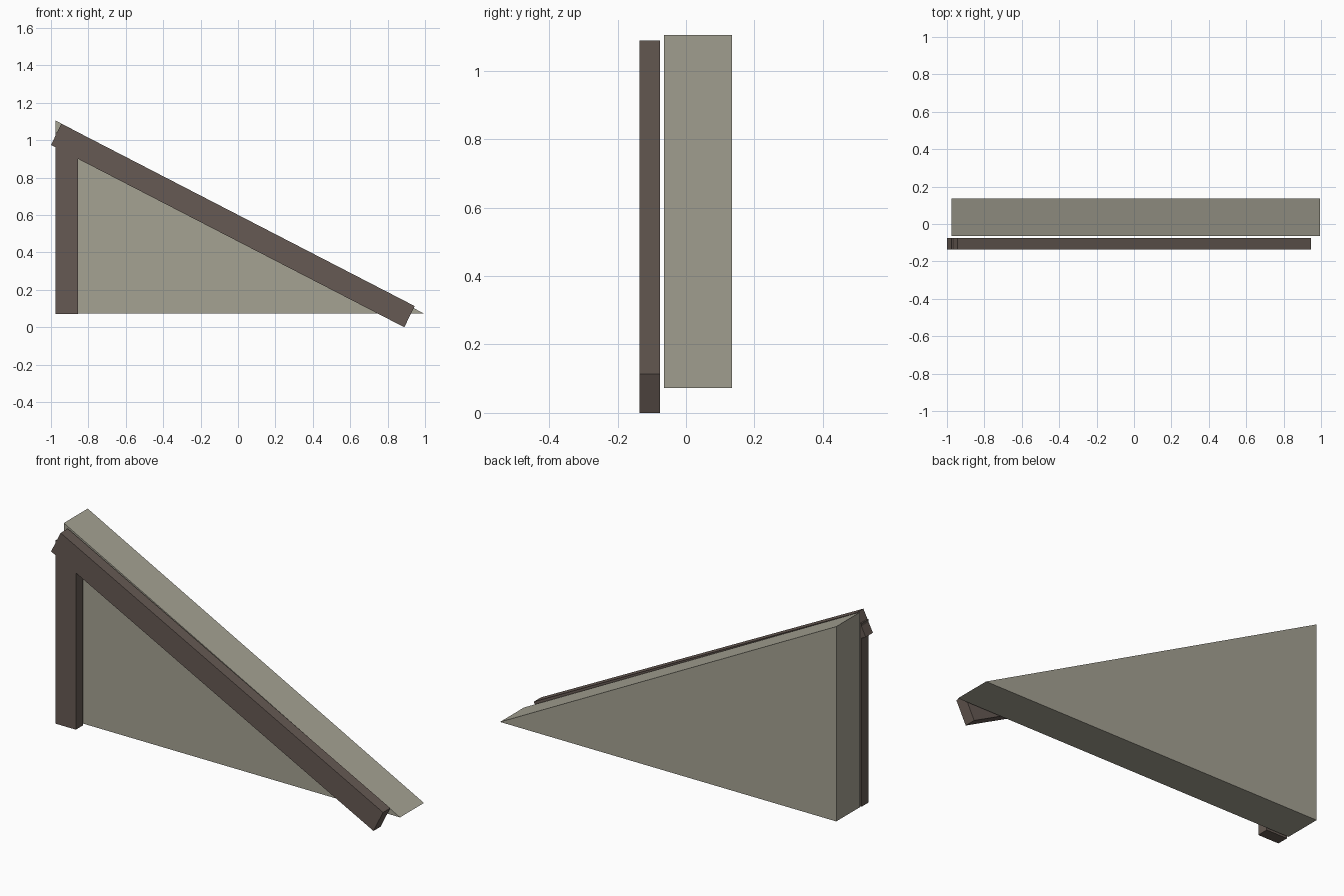
import bpy, bmesh

if "Cube" in bpy.data.objects:
    bpy.data.objects.remove(bpy.data.objects["Cube"])


def material(name, rgb):
    m = bpy.data.materials.new(name)
    m.diffuse_color = (*rgb, 1)
    m.use_nodes = True
    m.node_tree.nodes["Principled BSDF"].inputs["Base Color"].default_value = m.diffuse_color
    return m


def prism(name, profile, y0, y1, mat):
    """Extrude an (x, z) outline from y0 to y1."""
    bm = bmesh.new()
    face = bm.faces.new([bm.verts.new((x, y0, z)) for x, z in profile])
    out = bmesh.ops.extrude_face_region(bm, geom=[face])
    for v in out["geom"]:
        if isinstance(v, bmesh.types.BMVert):
            v.co.y = y1
    bmesh.ops.recalc_face_normals(bm, faces=bm.faces)
    mesh = bpy.data.meshes.new(name)
    bm.to_mesh(mesh)
    bm.free()
    mesh.materials.append(mat)
    ob = bpy.data.objects.new(name, mesh)
    bpy.context.collection.objects.link(ob)
    return ob


plaster = material("grey beige plaster", (0.376, 0.361, 0.291))
timber = material("dark brown timber", (0.133, 0.102, 0.087))

# Triangular gable wall
prism("gable_wall", [(-0.975, 0.073), (0.995, 0.073), (-0.975, 1.105)],
      -0.065, 0.135, plaster)

# Upright timber at the tall end
prism("upright_beam", [(-0.975, 0.07), (-0.855, 0.07), (-0.855, 1.04), (-0.975, 1.04)],
      -0.136, -0.076, timber)

# Sloping timber along the roof edge
prism("sloping_beam", [(-1.0, 0.975), (0.889, 0.0), (0.945, 0.113), (-0.944, 1.088)],
      -0.136, -0.076, timber)
